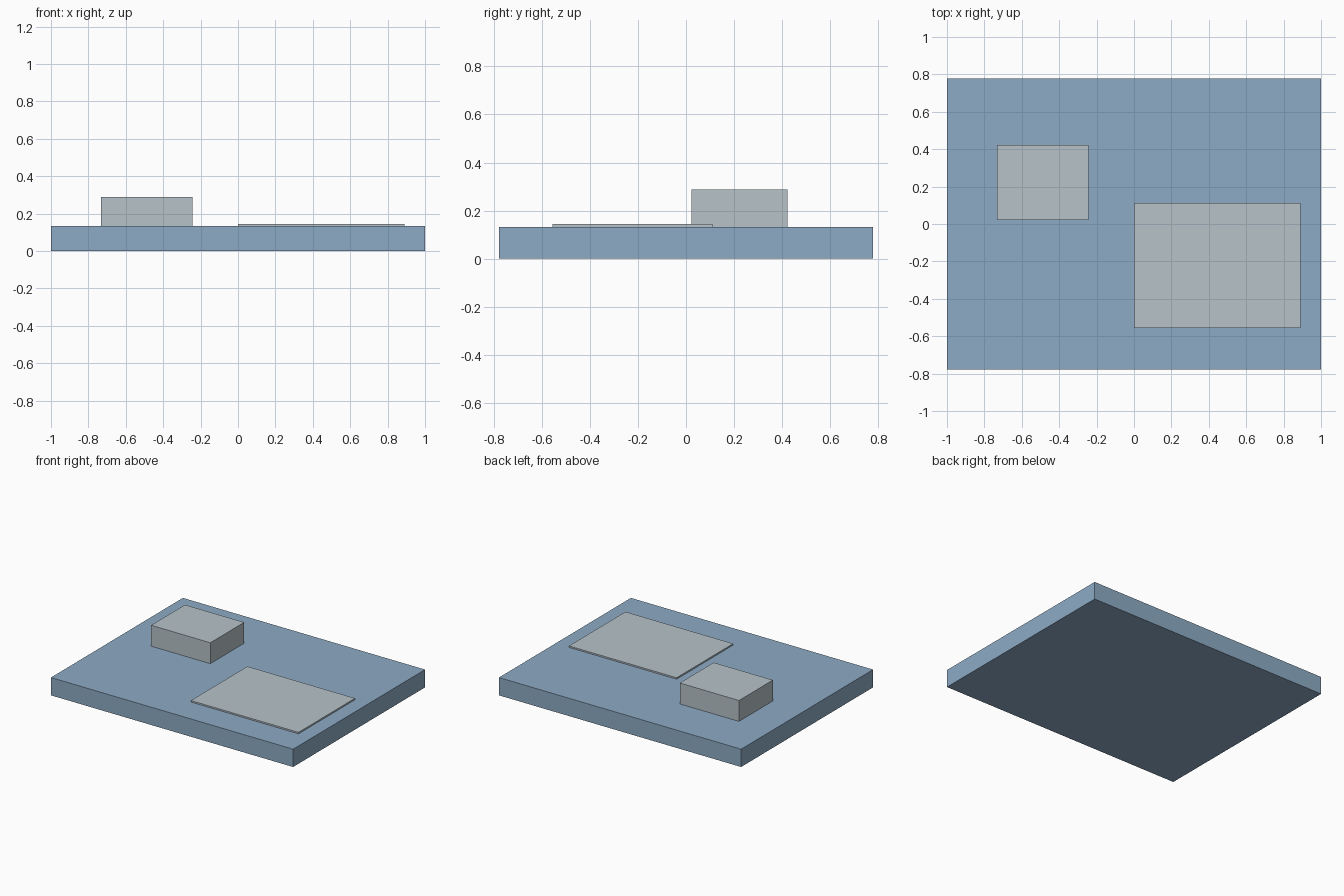
import bpy

cube = bpy.data.objects.get("Cube")
if cube:
    bpy.data.objects.remove(cube, do_unlink=True)


def material(name, rgb):
    mat = bpy.data.materials.new(name)
    mat.use_nodes = True
    color = (*rgb, 1)
    mat.diffuse_color = color
    mat.node_tree.nodes["Principled BSDF"].inputs["Base Color"].default_value = color
    return mat


def block(name, low, high, mat):
    """Box spanning two opposite corners."""
    center = [(a + b) / 2 for a, b in zip(low, high)]
    bpy.ops.mesh.primitive_cube_add(size=1, location=center)
    obj = bpy.context.object
    obj.name = name
    obj.scale = [b - a for a, b in zip(low, high)]
    bpy.ops.object.transform_apply(location=False, rotation=False, scale=True)
    obj.data.materials.append(mat)
    return obj


blue = material("steel blue", (0.27, 0.41, 0.56))
gray = material("light gray", (0.47, 0.54, 0.58))

TOP = 0.133

# Base slab
block("base_slab", (-1, -0.778, 0), (1, 0.778, TOP), blue)

# Raised block, back right
block("raised_block", (-0.733, 0.022, TOP), (-0.244, 0.422, 0.289), gray)

# Thin pad, front left
block("thin_pad", (0, -0.556, TOP), (0.889, 0.111, 0.144), gray)
